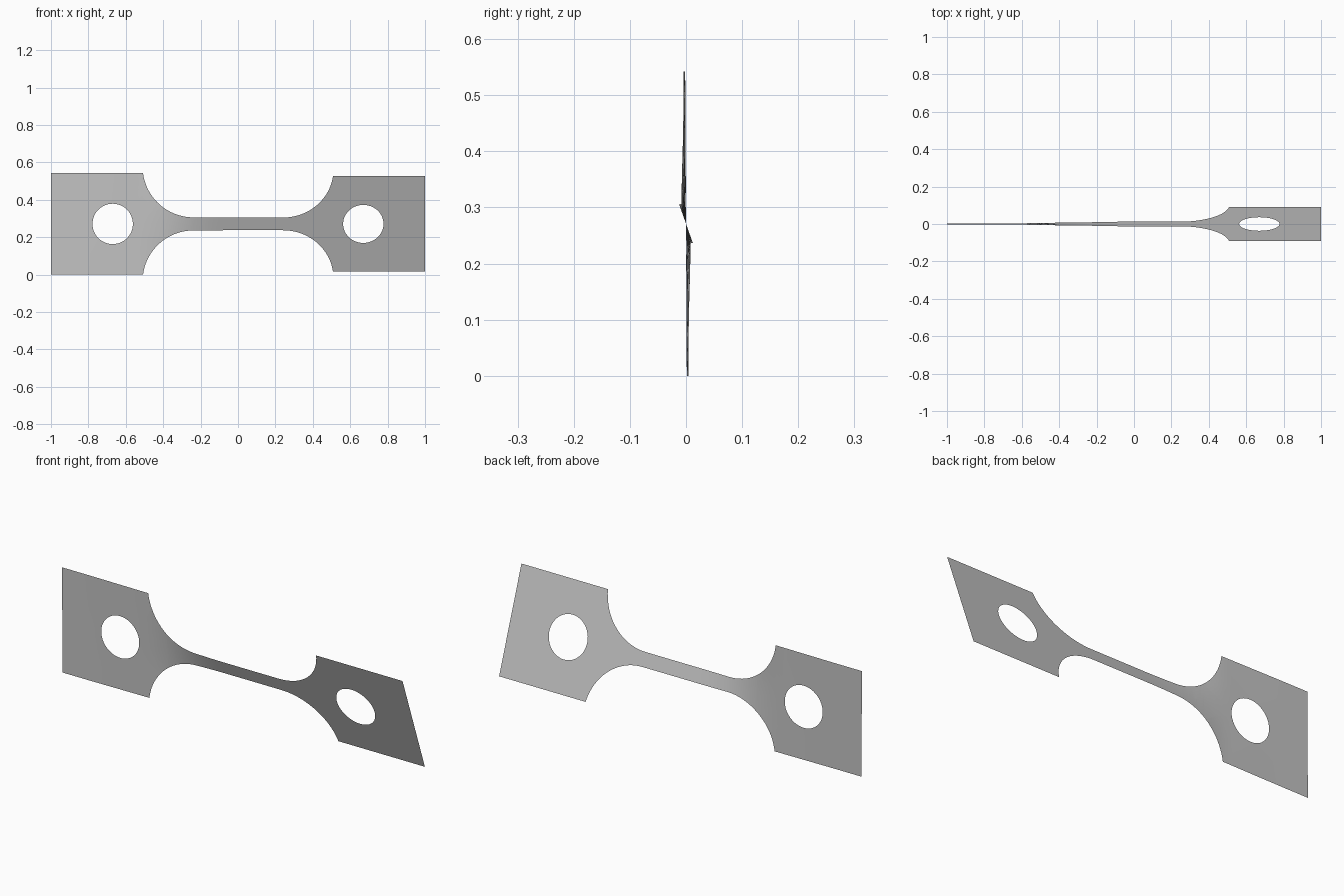
import bpy
import bmesh
from math import sin, cos, pi, radians, sqrt, asin
from mathutils import Vector

if "Cube" in bpy.data.objects:
    bpy.data.objects.remove(bpy.data.objects["Cube"])

HALF_LENGTH = 1.0
HALF_HEIGHT = 0.271     # grip plate half height, also the axis height
NECK = 0.036            # neck half height
FILLET = 0.27           # shoulder radius
FILLET_X = 0.24         # where the straight neck ends
HOLE_X, HOLE_R = 0.67, 0.108

# Sheet material
grey = bpy.data.materials.new("plain grey")
grey.use_nodes = True
colour = (0.55, 0.55, 0.55, 1)
grey.diffuse_color = colour
grey.node_tree.nodes["Principled BSDF"].inputs["Base Color"].default_value = colour


def smoothstep(a, b, x):
    t = min(max((x - a) / (b - a), 0), 1)
    return t * t * (3 - 2 * t)


def twist(x):
    """Angle about the long axis at station x."""
    return radians(0.3 + 0.6 * smoothstep(-0.9, -0.5, x) + 18.7 * smoothstep(-0.53, -0.08, x))


def quarter_outline(steps=20):
    """Neck end, concave shoulder, then the plate corner."""
    end = asin((FILLET + NECK - HALF_HEIGHT) / FILLET)
    sweep = pi / 2 - end
    pts = []
    for i in range(steps + 1):
        a = sweep * i / steps
        pts.append((FILLET_X + FILLET * sin(a), NECK + FILLET * (1 - cos(a))))
    return pts + [(HALF_LENGTH, HALF_HEIGHT)]


def add_loop(bm, pts):
    verts = [bm.verts.new((x, 0, z)) for x, z in pts]
    for a, b in zip(verts, verts[1:] + verts[:1]):
        bm.edges.new((a, b))


# Flat outline with two round holes
bm = bmesh.new()
quarter = quarter_outline()
upper = [(-x, z) for x, z in reversed(quarter)] + quarter
add_loop(bm, upper + [(x, -z) for x, z in reversed(upper)])
for side in (-1, 1):
    add_loop(bm, [(side * HOLE_X + HOLE_R * cos(2 * pi * i / 48),
                   HOLE_R * sin(2 * pi * i / 48)) for i in range(48)])
bmesh.ops.triangle_fill(bm, edges=bm.edges[:], use_beauty=True, normal=(0, -1, 0))

# Cross cuts so that the sheet can twist smoothly
cuts = [(Vector((-0.96 + 0.04 * i, 0, 0)), Vector((1, 0, 0))) for i in range(35)]
cuts.append((Vector((0, 0, 0)), Vector((0, 0, 1))))
for point, normal in cuts:
    bmesh.ops.bisect_plane(bm, geom=bm.verts[:] + bm.edges[:] + bm.faces[:],
                           plane_co=point, plane_no=normal, dist=1e-5)

# Twist about the long axis and lift to the ground
for v in bm.verts:
    a, z = twist(v.co.x), v.co.z
    v.co.y = -z * sin(a)
    v.co.z = HALF_HEIGHT + z * cos(a)

bmesh.ops.recalc_face_normals(bm, faces=bm.faces[:])
if sum(f.normal.y * f.calc_area() for f in bm.faces) > 0:
    bmesh.ops.reverse_faces(bm, faces=bm.faces[:])
for f in bm.faces:
    f.smooth = True

mesh = bpy.data.meshes.new("twisted_test_strip")
bm.to_mesh(mesh)
bm.free()
mesh.materials.append(grey)
strip = bpy.data.objects.new("twisted_test_strip", mesh)
bpy.context.collection.objects.link(strip)
